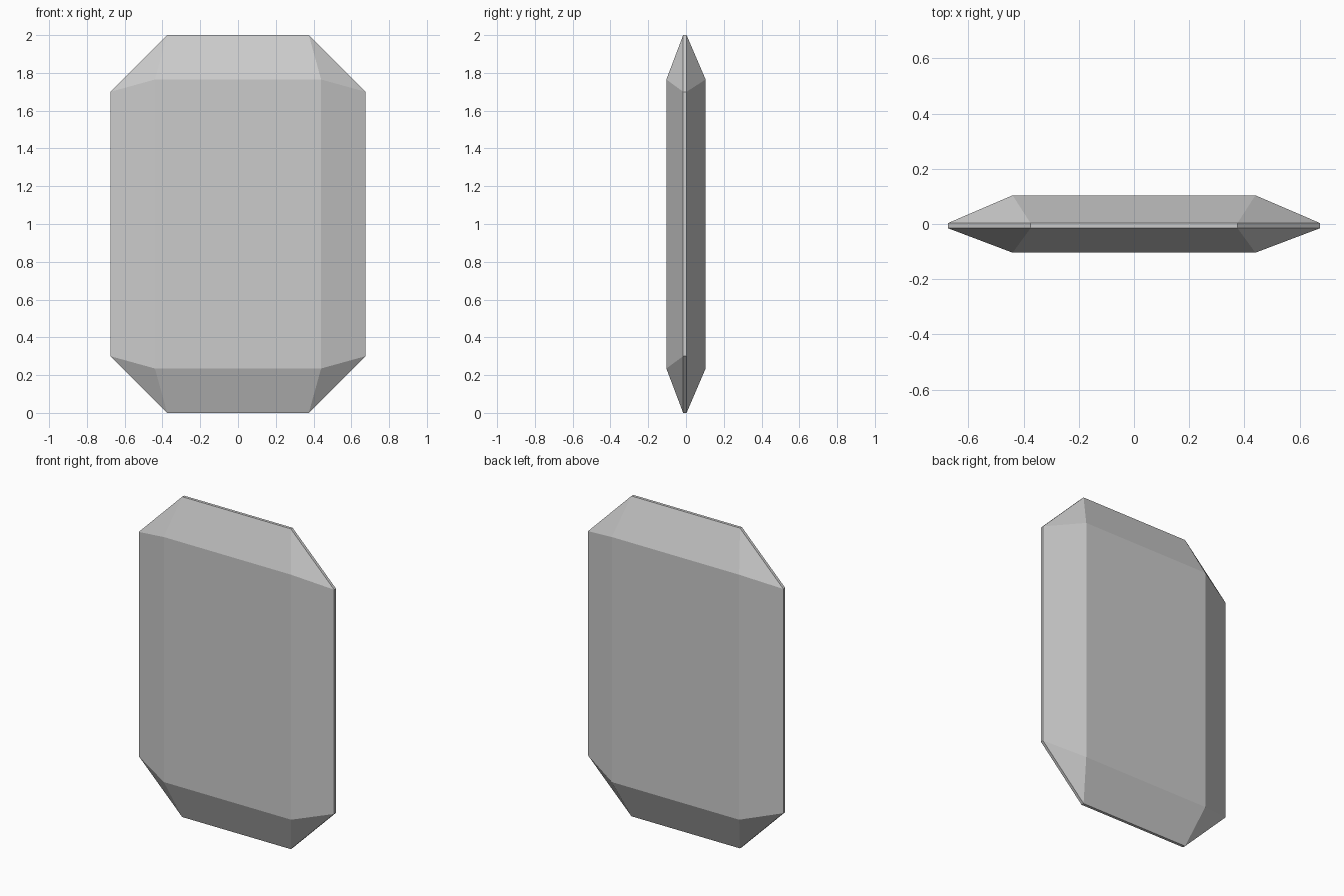
import bpy
import bmesh
import math

cube = bpy.data.objects.get("Cube")
if cube:
    bpy.data.objects.remove(cube, do_unlink=True)

# Plain grey material
grey = bpy.data.materials.new("light_grey")
grey.use_nodes = True
colour = (0.6, 0.6, 0.6, 1.0)
grey.diffuse_color = colour
grey.node_tree.nodes["Principled BSDF"].inputs["Base Color"].default_value = colour

# Half sizes, measured from the middle of the slab
HALF_W, HALF_H, CUT = 0.675, 1.0, 0.3      # clipped-corner outline
FACE_W, FACE_H, FACE_Y = 0.44, 0.765, 0.104  # flat front and back panels
RIM = (-0.015, 0.003)                      # thin rim, front and back edge

bm = bmesh.new()
for rim_y, face_y in zip(RIM, (-FACE_Y, FACE_Y)):
    for sx in (-1, 1):
        for sz in (-1, 1):
            bm.verts.new((sx * HALF_W, rim_y, 1 + sz * (HALF_H - CUT)))
            bm.verts.new((sx * (HALF_W - CUT), rim_y, 1 + sz * HALF_H))
            bm.verts.new((sx * FACE_W, face_y, 1 + sz * FACE_H))

# Faceted slab: wrap the rim and panels, then merge flat facets
bmesh.ops.convex_hull(bm, input=bm.verts[:])
bmesh.ops.dissolve_limit(bm, angle_limit=math.radians(1),
                         verts=bm.verts[:], edges=bm.edges[:])
bmesh.ops.recalc_face_normals(bm, faces=bm.faces[:])

mesh = bpy.data.meshes.new("faceted_slab")
bm.to_mesh(mesh)
bm.free()
mesh.materials.append(grey)
slab = bpy.data.objects.new("faceted_slab", mesh)
bpy.context.collection.objects.link(slab)
